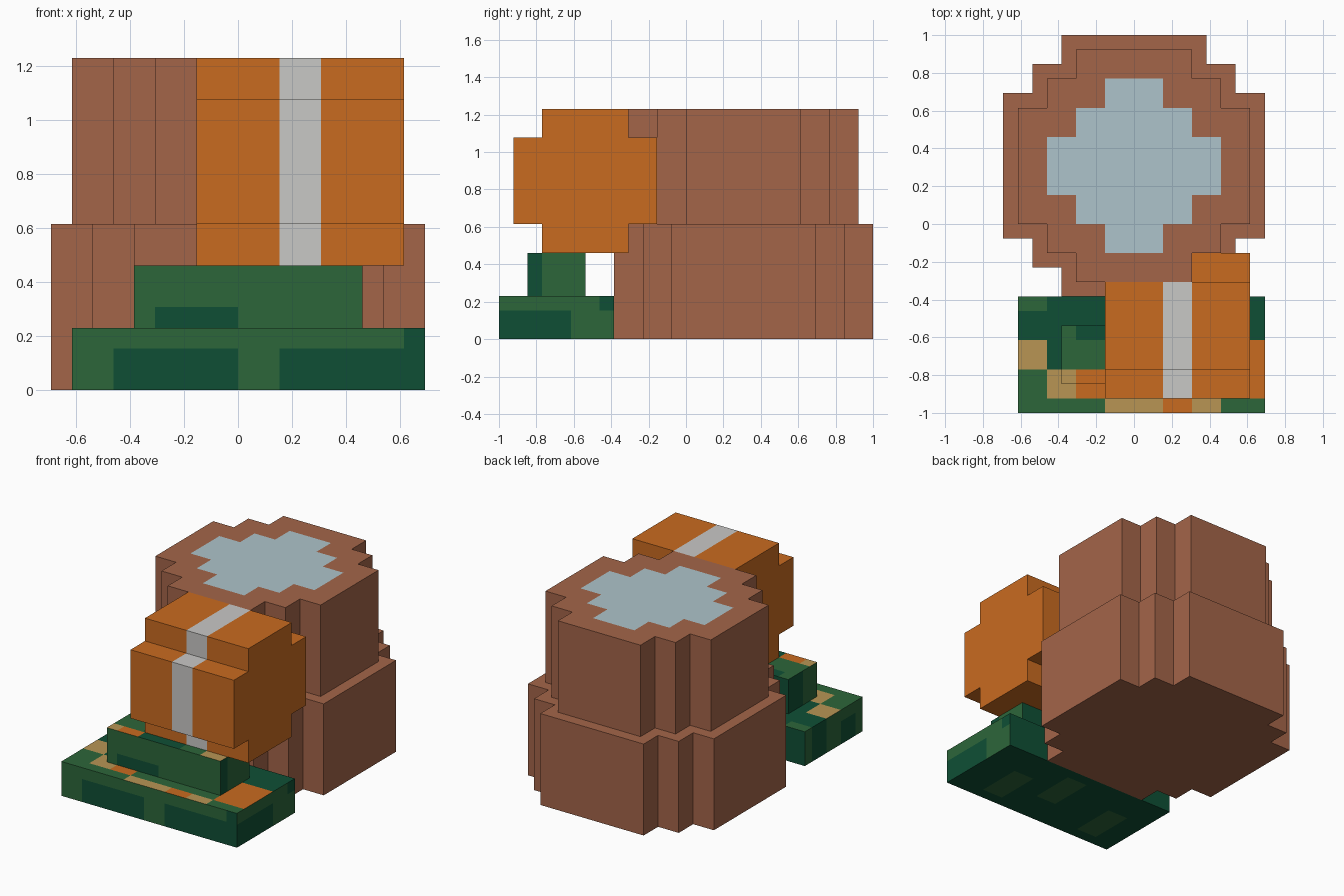
import bpy, bmesh
from mathutils import Vector

if "Cube" in bpy.data.objects:
    bpy.data.objects.remove(bpy.data.objects["Cube"])

U = 1 / 13  # one modelling unit


def material(name, rgb):
    m = bpy.data.materials.new(name)
    lin = [(c / 255 / 12.92) if c < 11 else ((c / 255 + 0.055) / 1.055) ** 2.4 for c in rgb]
    m.diffuse_color = (*lin, 1)
    m.use_nodes = True
    m.node_tree.nodes["Principled BSDF"].inputs["Base Color"].default_value = m.diffuse_color
    return m


BROWN = material("clay brown", (164, 101, 73))
BLUE = material("pale blue", (174, 196, 203))
ORANGE = material("orange", (201, 107, 32))
GREY = material("light grey", (201, 200, 198))
GREEN = material("leaf green", (44, 102, 58))
DARK = material("dark green", (15, 79, 53))
TAN = material("tan", (184, 149, 84))

DIRS = {"top": (2, 1), "bottom": (2, -1), "front": (1, -1), "back": (1, 1),
        "right": (0, 1), "left": (0, -1)}


def solid(name, outline, axis, lo, hi, mats, paint=()):
    """Extrude an outline along an axis; paint is (side, a0, a1, b0, b1, slot) patches."""
    bm = bmesh.new()

    def point(p, d):
        return (p[0], p[1], d) if axis == 2 else (d, p[0], p[1])

    face = bm.faces.new([bm.verts.new(point(p, lo)) for p in outline])
    ext = bmesh.ops.extrude_face_region(bm, geom=[face])
    move = Vector((0, 0, hi - lo)) if axis == 2 else Vector((hi - lo, 0, 0))
    bmesh.ops.translate(bm, vec=move, verts=[g for g in ext["geom"] if isinstance(g, bmesh.types.BMVert)])
    bmesh.ops.recalc_face_normals(bm, faces=bm.faces[:])
    # cut the faces along the patch borders
    cuts = set()
    for side, a0, a1, b0, b1, slot in paint:
        axes = (0, 1) if side == "all" else [i for i in range(3) if i != DIRS[side][0]]
        cuts |= {(axes[0], a0), (axes[0], a1), (axes[1], b0), (axes[1], b1)}
    for ax, v in sorted(cuts):
        n = Vector([float(i == ax) for i in range(3)])
        bmesh.ops.bisect_plane(bm, geom=bm.verts[:] + bm.edges[:] + bm.faces[:],
                               plane_co=n * v, plane_no=n, dist=1e-4)
    bm.normal_update()
    for f in bm.faces:
        c = f.calc_center_median()
        for side, a0, a1, b0, b1, slot in paint:
            if side == "all":
                i, j = 0, 1
            else:
                ax, sign = DIRS[side]
                if f.normal[ax] * sign < 0.9:
                    continue
                i, j = [k for k in range(3) if k != ax]
            if a0 <= c[i] <= a1 and b0 <= c[j] <= b1:
                f.material_index = slot
    bmesh.ops.scale(bm, vec=(U, U, U), verts=bm.verts[:])
    me = bpy.data.meshes.new(name)
    bm.to_mesh(me)
    bm.free()
    for m in mats:
        me.materials.append(m)
    ob = bpy.data.objects.new(name, me)
    bpy.context.collection.objects.link(ob)
    return ob


def stepped_round(r, cy):
    """Square of half width r with two-step notched corners."""
    q = [(r, r - 4), (r - 2, r - 4), (r - 2, r - 2), (r - 4, r - 2), (r - 4, r)]
    pts = q + [(-x, y) for x, y in reversed(q)]
    pts += [(-x, -y) for x, y in q] + [(x, -y) for x, y in reversed(q)]
    return [(x, y + cy) for x, y in pts]


def rect(a0, a1, b0, b1):
    return [(a0, b0), (a1, b0), (a1, b1), (a0, b1)]


# Stepped round body: wide lower drum, narrower upper drum with a blue top
solid("lower_drum", stepped_round(9, 4), 2, 0, 8, [BROWN])
solid("upper_drum", stepped_round(8, 4), 2, 8, 16, [BROWN, BLUE],
      [("top", -w, w, 4 - h, 4 + h, 1) for w, h in ((6, 2), (4, 4), (2, 6))])

# Orange block with a plus-shaped side profile and a grey stripe around it
plus = [(-10, 6), (-4, 6), (-4, 8), (-2, 8), (-2, 14), (-4, 14),
        (-4, 16), (-10, 16), (-10, 14), (-12, 14), (-12, 8), (-10, 8)]
solid("striped_block", plus, 0, -2, 8, [ORANGE, GREY], [("all", 2, 4, -13, 0, 1)])

# Camouflage base slab; slots: 0 green, 1 dark, 2 tan, 3 orange
CAMO = [GREEN, DARK, TAN, ORANGE]
solid("base_slab", rect(-8, 9, -13, -5), 2, 0, 3, CAMO, [
    ("top", -8, 9, -8, -5, 1), ("top", -8, -6, -6, -5, 0),
    ("top", -6, -4, -10, -8, 1), ("top", -8, -6, -10, -8, 2),
    ("top", -6, -4, -12, -10, 2), ("top", -4, -2, -12, -10, 3),
    ("top", -2, 2, -13, -12, 2), ("top", 2, 4, -13, -12, 3),
    ("top", 4, 6, -13, -12, 2), ("top", 6, 9, -12, -8, 3),
    ("front", -6, 0, 0, 2, 1), ("front", 2, 9, 0, 2, 1), ("front", 8, 9, 2, 3, 1),
    ("right", -13, -8, 0, 2, 1), ("right", -6, -5, 2, 3, 1),
    ("left", -8, -6, 0, 3, 1), ("left", -12, -10, 0, 2, 1),
    ("back", -8, 9, 0, 3, 1),
    ("bottom", -8, 9, -13, -5, 1), ("bottom", -6, -4, -12, -8, 0),
    ("bottom", 0, 2, -10, -6, 0), ("bottom", 4, 6, -12, -8, 0)])

# Camouflage upper step
solid("upper_step", rect(-5, 6, -11, -7), 2, 3, 6, CAMO, [
    ("top", -4, 0, -8, -7, 1), ("top", -5, -4, -11, -10, 2),
    ("top", -4, -2, -11, -10, 3), ("top", -2, 2, -11, -10, 1),
    ("top", 4, 6, -11, -10, 2),
    ("front", -4, 0, 3, 4, 1), ("right", -11, -10, 3, 6, 1),
    ("left", -9, -7, 3, 6, 1), ("back", -5, 6, 3, 6, 1)])
